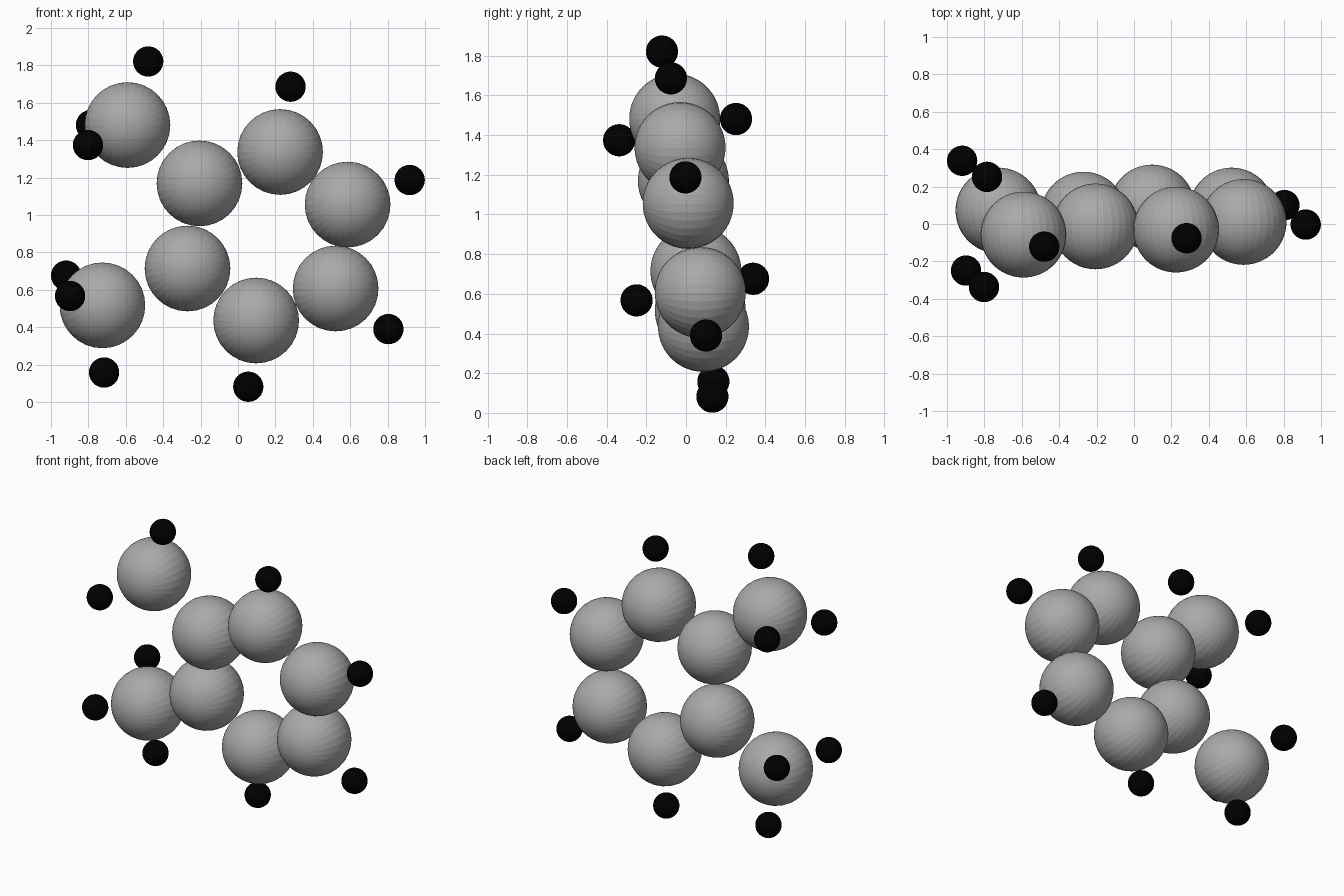
import bpy, bmesh
from math import pi
from mathutils import Matrix, Vector

if "Cube" in bpy.data.objects:
    bpy.data.objects.remove(bpy.data.objects["Cube"])


def material(name, value):
    mat = bpy.data.materials.new(name)
    mat.diffuse_color = (value, value, value, 1)
    mat.use_nodes = True
    mat.node_tree.nodes["Principled BSDF"].inputs["Base Color"].default_value = mat.diffuse_color
    return mat


def ball_mesh(name, radius, mat):
    """Faceted ball with its poles along the y axis."""
    mesh = bpy.data.meshes.new(name)
    bm = bmesh.new()
    bmesh.ops.create_uvsphere(bm, u_segments=32, v_segments=64, radius=radius,
                              matrix=Matrix.Rotation(pi / 2, 4, 'X'))
    bm.to_mesh(mesh)
    bm.free()
    mesh.materials.append(mat)
    return mesh


def place(name, mesh, centres):
    for i, c in enumerate(centres, 1):
        ob = bpy.data.objects.new(f"{name}_{i}", mesh)
        ob.location = Vector(c)
        bpy.context.collection.objects.link(ob)


large = ball_mesh("large_ball", 0.229, material("grey", 0.4))
small = ball_mesh("small_ball", 0.081, material("black", 0.0))

# Six large balls in a ring
place("ring_ball", large, [
    (-0.206, -0.013, 1.169), (0.225, -0.030, 1.337), (0.586, 0.011, 1.056),
    (0.522, 0.072, 0.607), (0.097, 0.088, 0.436), (-0.270, 0.050, 0.714)])

# Two large balls branching off the ring
place("branch_ball", large, [(-0.591, -0.057, 1.481), (-0.725, 0.072, 0.517)])

# Small black balls around the ring
place("ring_small_ball", small, [
    (0.281, -0.076, 1.686), (0.918, -0.003, 1.187),
    (0.804, 0.101, 0.390), (0.055, 0.133, 0.082)])

# Small black balls around the two branches, three each
place("upper_branch_small_ball", small, [
    (-0.480, -0.121, 1.821), (-0.802, -0.337, 1.374), (-0.786, 0.252, 1.481)])
place("lower_branch_small_ball", small, [
    (-0.716, 0.138, 0.158), (-0.898, -0.249, 0.567), (-0.919, 0.338, 0.676)])
